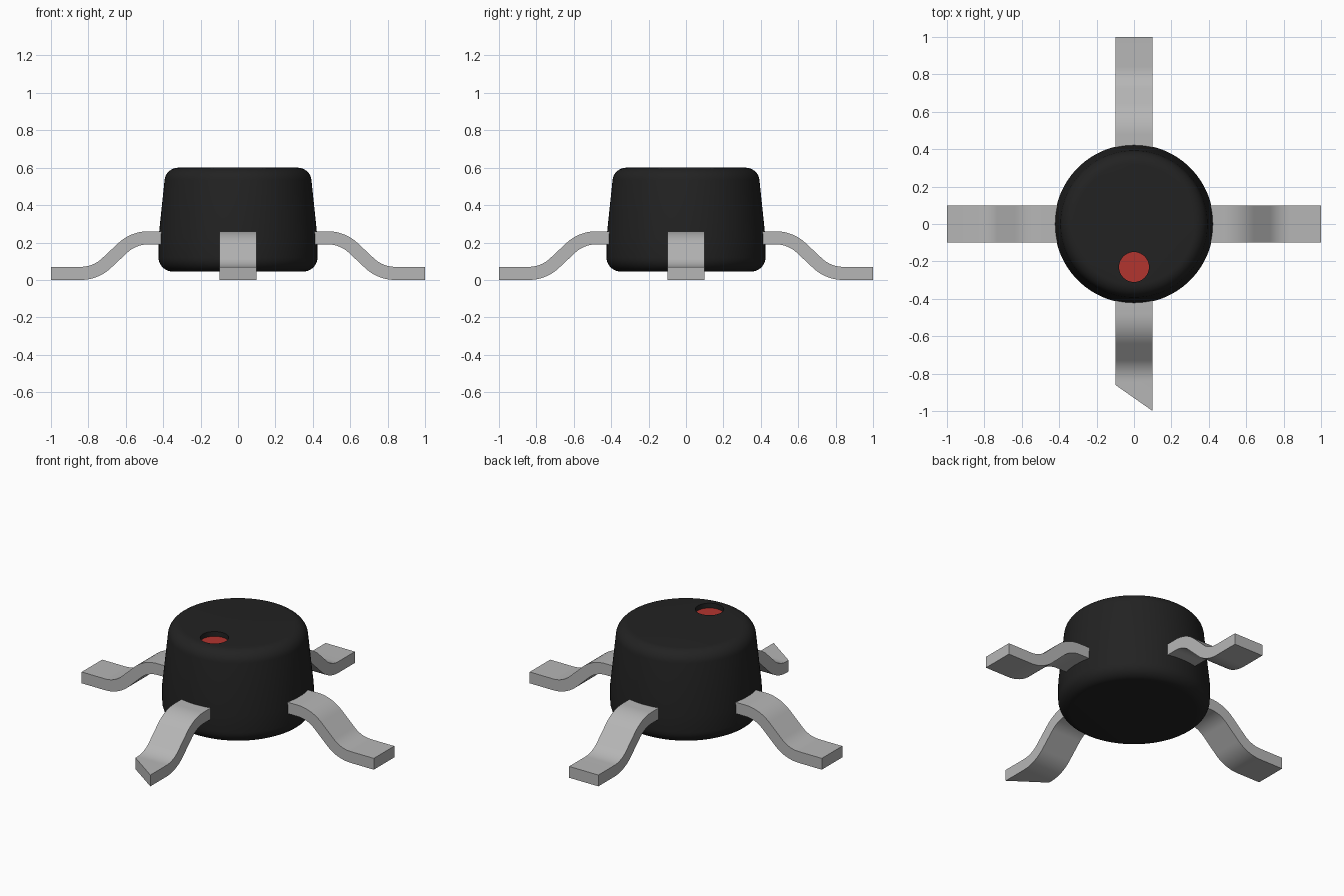
import bpy, bmesh
from math import sin, cos, pi, radians
from mathutils import Vector, Matrix

cube = bpy.data.objects.get("Cube")
if cube:
    bpy.data.objects.remove(cube, do_unlink=True)


def material(name, rgb, rough=0.6):
    m = bpy.data.materials.new(name)
    m.use_nodes = True
    m.diffuse_color = (*rgb, 1)
    bsdf = m.node_tree.nodes["Principled BSDF"]
    bsdf.inputs["Base Color"].default_value = (*rgb, 1)
    bsdf.inputs["Roughness"].default_value = rough
    return m


black = material("black_plastic", (0.016, 0.016, 0.016))
metal = material("grey_metal", (0.47, 0.47, 0.47))
red = material("red_mark", (0.45, 0.035, 0.028))


def finish(bm, name, mats):
    bmesh.ops.recalc_face_normals(bm, faces=bm.faces)
    mesh = bpy.data.meshes.new(name)
    bm.to_mesh(mesh)
    bm.free()
    for m in mats:
        mesh.materials.append(m)
    ob = bpy.data.objects.new(name, mesh)
    bpy.context.collection.objects.link(ob)
    bpy.ops.object.select_all(action='DESELECT')
    ob.select_set(True)
    bpy.context.view_layer.objects.active = ob
    bpy.ops.object.shade_smooth_by_angle(angle=radians(35))
    return ob


def ring(bm, radius, z, count, y=0):
    return [bm.verts.new((radius * cos(2 * pi * i / count),
                          y + radius * sin(2 * pi * i / count), z))
            for i in range(count)]


def bridge(bm, a, b):
    n = len(a)
    for i in range(n):
        j = (i + 1) % n
        bm.faces.new((a[i], a[j], b[j], b[i]))


def arc(cx, cz, r, start, end, steps):
    angles = [radians(start + (end - start) * i / steps) for i in range(steps + 1)]
    return [(cx + r * cos(a), cz + r * sin(a)) for a in angles]


# Body: turned profile with rounded rims and a slight taper above the legs
SEGS, TOP, BASE = 96, 0.6, 0.045
profile = arc(0.35, BASE + 0.075, 0.075, -90, 0, 8)
profile += [(0.425, 0.225)]
profile += arc(0.32, TOP - 0.073, 0.073, 6, 90, 8)
bm = bmesh.new()
rings = [ring(bm, r, z, SEGS) for r, z in profile]
for lower, upper in zip(rings, rings[1:]):
    bridge(bm, lower, upper)
bm.faces.new(rings[0])

# Top face with a round recess and its red floor
lip = ring(bm, 0.08, TOP, 40, -0.23)
floor = ring(bm, 0.08, TOP - 0.03, 40, -0.23)
bridge(bm, lip, floor)
bm.faces.new(floor).material_index = 1
bm.edges.ensure_lookup_table()
rims = set(lip) | set(rings[-1])
loops = [e for e in bm.edges if e.verts[0] in rims and e.verts[1] in rims]
bmesh.ops.triangle_fill(bm, edges=loops, use_beauty=True, normal=(0, 0, 1))
finish(bm, "body", [black, red])


# Legs: bent flat strips, S-shaped from the body down to the foot
WIDTH, THICK, BEND, RADIUS = 0.2, 0.07, 43, 0.199


def leg(name, turn, short_side=1.0):
    centre = [((0.36, 0.225), 0)]
    steps = 10
    slopes = [radians(BEND * i / steps) for i in range(steps + 1)]
    for a in slopes:
        centre.append(((0.48 + RADIUS * sin(a), 0.225 - RADIUS * (1 - cos(a))), a))
    for a in reversed(slopes):
        centre.append(((0.84 - RADIUS * sin(a), 0.035 + RADIUS * (1 - cos(a))), a))
    centre.append(((1.0, 0.035), 0))
    bm = bmesh.new()
    sections = []
    for (x, z), a in centre:
        section = []
        for side, up in ((-1, -1), (1, -1), (1, 1), (-1, 1)):
            px = x + up * THICK / 2 * sin(a)
            if x == 1.0 and side < 0:
                px = short_side
            section.append(bm.verts.new((px, side * WIDTH / 2,
                                         z + up * THICK / 2 * cos(a))))
        sections.append(section)
    for s, t in zip(sections, sections[1:]):
        bridge(bm, s, t)
    bm.faces.new(sections[0])
    bm.faces.new(sections[-1])
    bm.transform(Matrix.Rotation(radians(turn), 4, 'Z'))
    finish(bm, name, [metal])


leg("left_leg", 0)
leg("back_leg", 90)
leg("right_leg", 180)
leg("front_leg", -90, short_side=0.86)
